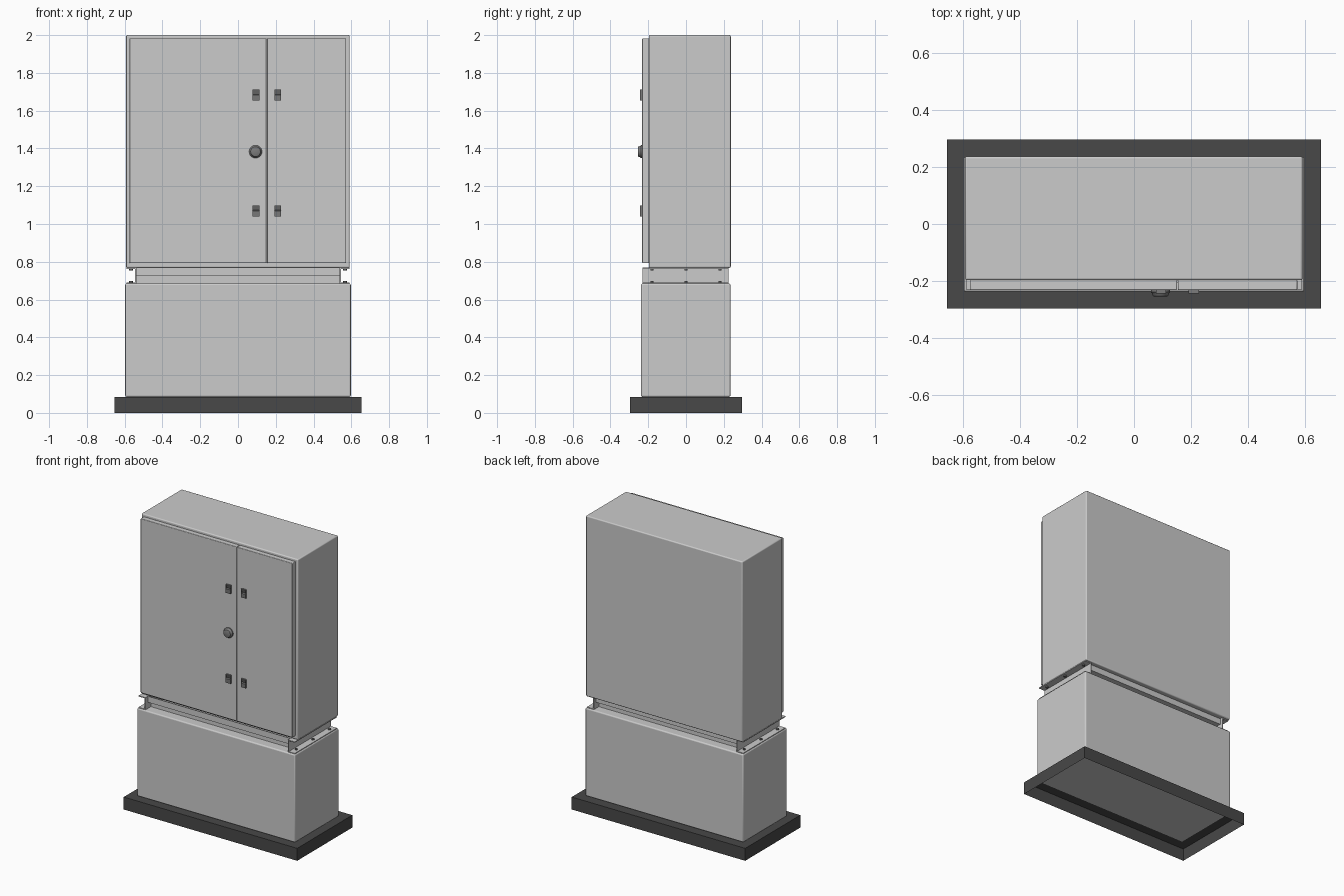
import bpy, bmesh, math

if "Cube" in bpy.data.objects:
    bpy.data.objects.remove(bpy.data.objects["Cube"])


def material(name, v):
    m = bpy.data.materials.new(name)
    m.diffuse_color = (v, v, v, 1)
    m.use_nodes = True
    m.node_tree.nodes["Principled BSDF"].inputs["Base Color"].default_value = m.diffuse_color
    return m


CONCRETE = material("dark_base", 0.065)
HARDWARE = material("hardware_grey", 0.2)


def finish(bm, name, mat=None, bevel=0.0, segments=3):
    bmesh.ops.recalc_face_normals(bm, faces=bm.faces)
    me = bpy.data.meshes.new(name)
    bm.to_mesh(me)
    bm.free()
    ob = bpy.data.objects.new(name, me)
    bpy.context.collection.objects.link(ob)
    if mat:
        me.materials.append(mat)
    if bevel:
        mod = ob.modifiers.new("bevel", "BEVEL")
        mod.width, mod.segments = bevel, segments
        smooth(ob)
    return ob


def smooth(ob):
    bpy.ops.object.select_all(action="DESELECT")
    bpy.context.view_layer.objects.active = ob
    ob.select_set(True)
    bpy.ops.object.shade_smooth_by_angle(angle=math.radians(35))


def box(name, x, y, z, mat=None, bevel=0.0, open_bottom=False):
    bm = bmesh.new()
    bmesh.ops.create_cube(bm, size=1)
    for v in bm.verts:
        for i, (a, b) in enumerate((x, y, z)):
            v.co[i] = a + (v.co[i] + 0.5) * (b - a)
    if open_bottom:
        low = [f for f in bm.faces if all(v.co.z == z[0] for v in f.verts)]
        bmesh.ops.delete(bm, geom=low, context="FACES_ONLY")
    return finish(bm, name, mat, bevel)


def prism(name, profile, start, vec, mat=None):
    """Extrude a closed profile; start maps each 2D point to 3D."""
    bm = bmesh.new()
    face = bm.faces.new([bm.verts.new(start(a, b)) for a, b in profile])
    new = bmesh.ops.extrude_face_region(bm, geom=[face])["geom"]
    bmesh.ops.translate(bm, vec=vec, verts=[v for v in new if isinstance(v, bmesh.types.BMVert)])
    # the starting face is dropped by the extrusion when open, so cap it again
    rim = [e for e in bm.edges if e.is_boundary]
    if rim:
        bmesh.ops.holes_fill(bm, edges=rim, sides=0)
    return finish(bm, name, mat)


def lathe(name, rings, sides, place, mat=None):
    """Stack of (radius, height) rings; place maps local xyz to world."""
    bm = bmesh.new()
    loops = []
    for r, h in rings:
        loops.append([bm.verts.new(place(r * math.cos(2 * math.pi * i / sides),
                                         r * math.sin(2 * math.pi * i / sides), h))
                      for i in range(sides)])
    for a, b in zip(loops, loops[1:]):
        for i in range(sides):
            j = (i + 1) % sides
            bm.faces.new((a[i], a[j], b[j], b[i]))
    bm.faces.new(loops[0])
    bm.faces.new(loops[-1])
    return finish(bm, name, mat)


# Foundation tray (open underneath) and lower pedestal
box("foundation", (-0.655, 0.655), (-0.297, 0.297), (0, 0.085), CONCRETE, open_bottom=True)
box("pedestal", (-0.597, 0.597), (-0.238, 0.235), (0.085, 0.685), bevel=0.008)

# Upper cabinet body
box("cabinet", (-0.592, 0.591), (-0.197, 0.237), (0.768, 2.0), bevel=0.007)

# Two unequal doors
box("wide_door", (-0.574, 0.151), (-0.232, -0.196), (0.793, 1.983), bevel=0.004)
box("narrow_door", (0.154, 0.573), (-0.232, -0.196), (0.793, 1.983), bevel=0.004)

# Outward-facing channels joining pedestal and cabinet, with bolts
Z0, Z1, T = 0.684, 0.769, 0.006
channel = [(0.538, Z0), (0.590, Z0), (0.590, Z0 + T), (0.544, Z0 + T),
           (0.544, Z1 - T), (0.590, Z1 - T), (0.590, Z1), (0.538, Z1)]
for side, s in (("left", -1), ("right", 1)):
    prism(f"{side}_channel", channel, lambda a, b: (s * a, -0.230, b), (0, 0.455, 0))
    for y in (-0.18, 0, 0.18):
        for level, z, d in (("lower", Z0 + T, 1), ("upper", Z1 - T, -1)):
            lathe(f"{side}_{level}_bolt", [(0.010, -0.001), (0.010, 0.008)], 6,
                  lambda u, v, h: (s * 0.566 + u, y + v, z + d * h), HARDWARE)

# Cross rails between the channels at front and back
for end, s in (("front", -1), ("back", 1)):
    rail = [(0.205, Z1), (0.205, 0.728), (0.165, 0.728), (0.165, 0.734),
            (0.199, 0.734), (0.199, Z1)]
    prism(f"{end}_upper_rail", rail, lambda a, b: (-0.538, s * a, b), (1.076, 0, 0))
    box(f"{end}_lower_rail", (-0.538, 0.538), sorted((s * 0.165, s * 0.171)), (Z0, 0.734))

# Lever latches with an undercut finger grip
latch = [(-0.230, 0.029), (-0.243, 0.029), (-0.243, 0.026), (-0.234, 0.003),
         (-0.244, 0.0), (-0.242, -0.029), (-0.230, -0.029)]
for x in (0.095, 0.210):
    for z in (1.070, 1.683):
        prism("door_latch", latch, lambda a, b: (x - 0.018, a, z + b), (0.036, 0, 0), HARDWARE)
        for dx in (-0.018, 0.015):
            box("latch_cheek", (x + dx, x + dx + 0.003), (-0.243, -0.231),
                (z - 0.029, z + 0.029), HARDWARE)

# Round lock knob, tapering towards the front
smooth(lathe("lock_knob", [(0.034, 0), (0.034, 0.008), (0.030, 0.012), (0.026, 0.022), (0.022, 0.024)],
             32, lambda u, v, h: (0.093 + u, -0.231 - h, 1.383 + v), HARDWARE))
